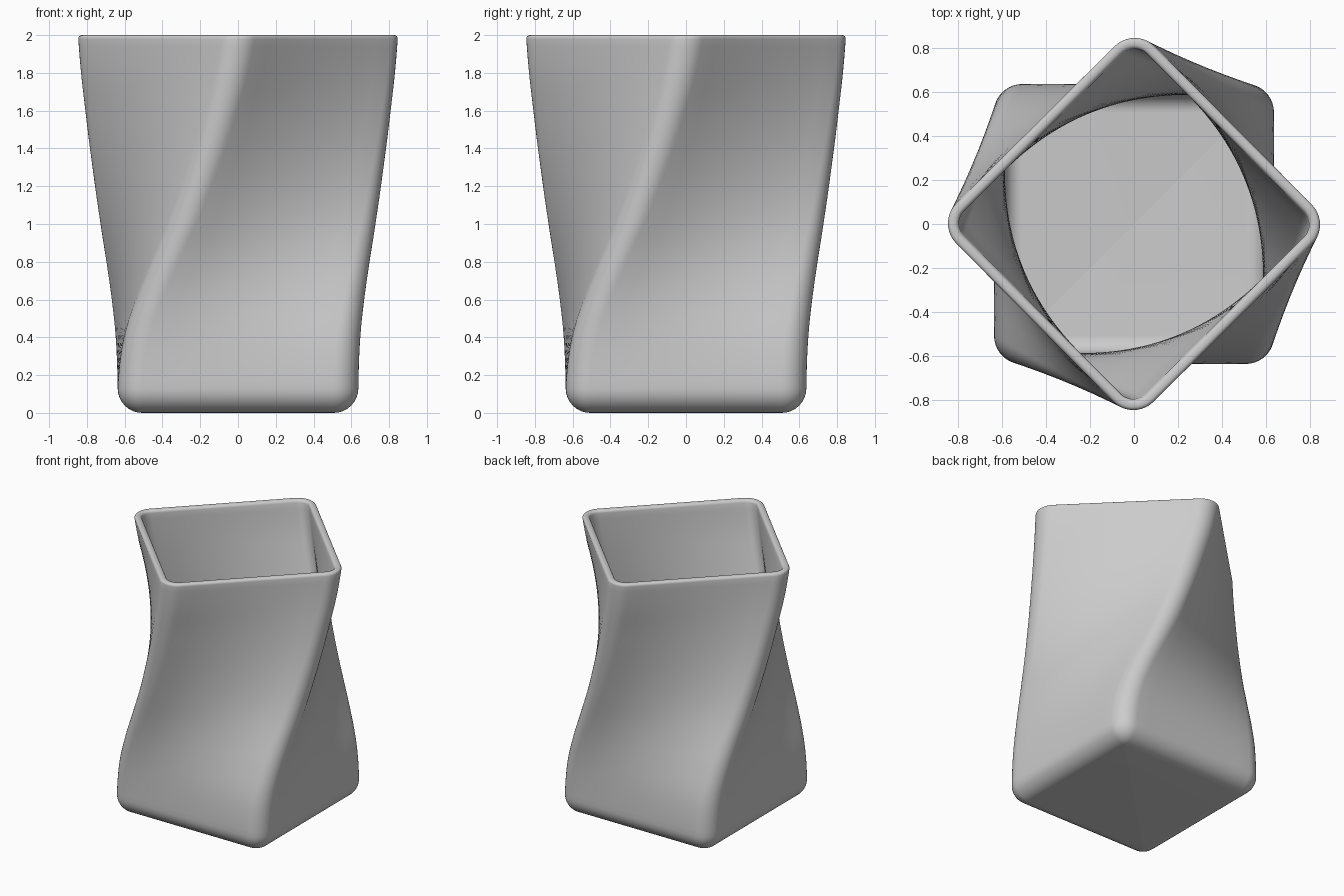
import bpy, bmesh, math

if "Cube" in bpy.data.objects:
    bpy.data.objects.remove(bpy.data.objects["Cube"])

H, R, WALL = 0.637, 0.13, 0.05      # half width, corner radius, wall thickness
ARC, SIDE = 10, 10                  # corner and side subdivisions
TWIST = [0, 0.008, 0.06, 0.175, 0.325, 0.48, 0.615, 0.735, 0.84, 0.935, 1.0]  # every 0.2 in z


def twist(z):
    # smooth interpolation of the twist progress
    u = min(max(z / 0.2, 0), 9.9999)
    i = int(u)
    f = u - i
    p = [TWIST[min(max(k, 0), 10)] for k in range(i - 1, i + 3)]
    if i == 9:
        p[3] = 1.05
    return p[1] + 0.5 * f * (p[2] - p[0] + f * (2*p[0] - 5*p[1] + 4*p[2] - p[3]
                             + f * (3*(p[1] - p[2]) + p[3] - p[0])))


def section(inset):
    # rounded square
    h, r = H - inset, max(R - inset, 0.003)
    pts = []
    for k in range(4):
        a0 = k * math.pi / 2
        ca, sa = math.cos(a0), math.sin(a0)
        loc = [(h, (h - r) * (2 * j / SIDE - 1)) for j in range(SIDE)]
        loc += [(h - r + r * math.cos(t), h - r + r * math.sin(t))
                for t in (j * math.pi / 2 / ARC for j in range(ARC))]
        pts += [(x * ca - y * sa, x * sa + y * ca) for x, y in loc]
    return pts


def ring(bm, z, inset):
    # straight blend from the base square to the rim square turned 45 degrees
    t, c = twist(z), math.sqrt(0.5)
    return [bm.verts.new((x + t * (c * (x - y) - x), y + t * (c * (x + y) - y), z))
            for x, y in section(inset)]


# profile: rounded foot, outer wall, rounded rim, inner wall, rounded floor
quarter = [i / 8 * math.pi / 2 for i in range(9)]
r_in, lip = R - WALL, 0.02
prof = [(R * (1 - math.cos(a)), R * (1 - math.sin(a))) for a in quarter]
prof = [(z, R - R * math.sin(a)) for a, (z, _) in zip(quarter, prof)]
prof += [(R + (2 - lip - R) * i / 44, 0) for i in range(1, 45)]
prof += [(2 - lip + lip * math.sin(a), lip * (1 - math.cos(a))) for a in quarter[2::2]]
prof += [(2 - lip + lip * math.cos(a), WALL - lip + lip * math.sin(a)) for a in quarter[::2]]
prof += [(2 - lip - (2 - lip - R) * i / 44, WALL) for i in range(1, 45)]
prof += [(R - r_in * math.sin(a), WALL + r_in * (1 - math.cos(a))) for a in quarter[1:]]

bm = bmesh.new()
rings = [ring(bm, z, d) for z, d in prof]
n = len(rings[0])
for a, b in zip(rings, rings[1:]):
    for i in range(n):
        j = (i + 1) % n
        bm.faces.new((a[i], a[j], b[j], b[i]))
bm.faces.new(rings[0][::-1])
bm.faces.new(rings[-1])
bmesh.ops.recalc_face_normals(bm, faces=bm.faces)
mesh = bpy.data.meshes.new("twisted_vase")
bm.to_mesh(mesh)
bm.free()
vase = bpy.data.objects.new("twisted_vase", mesh)
bpy.context.collection.objects.link(vase)
bpy.context.view_layer.objects.active = vase
vase.select_set(True)
bpy.ops.object.shade_smooth_by_angle(angle=math.radians(40))
